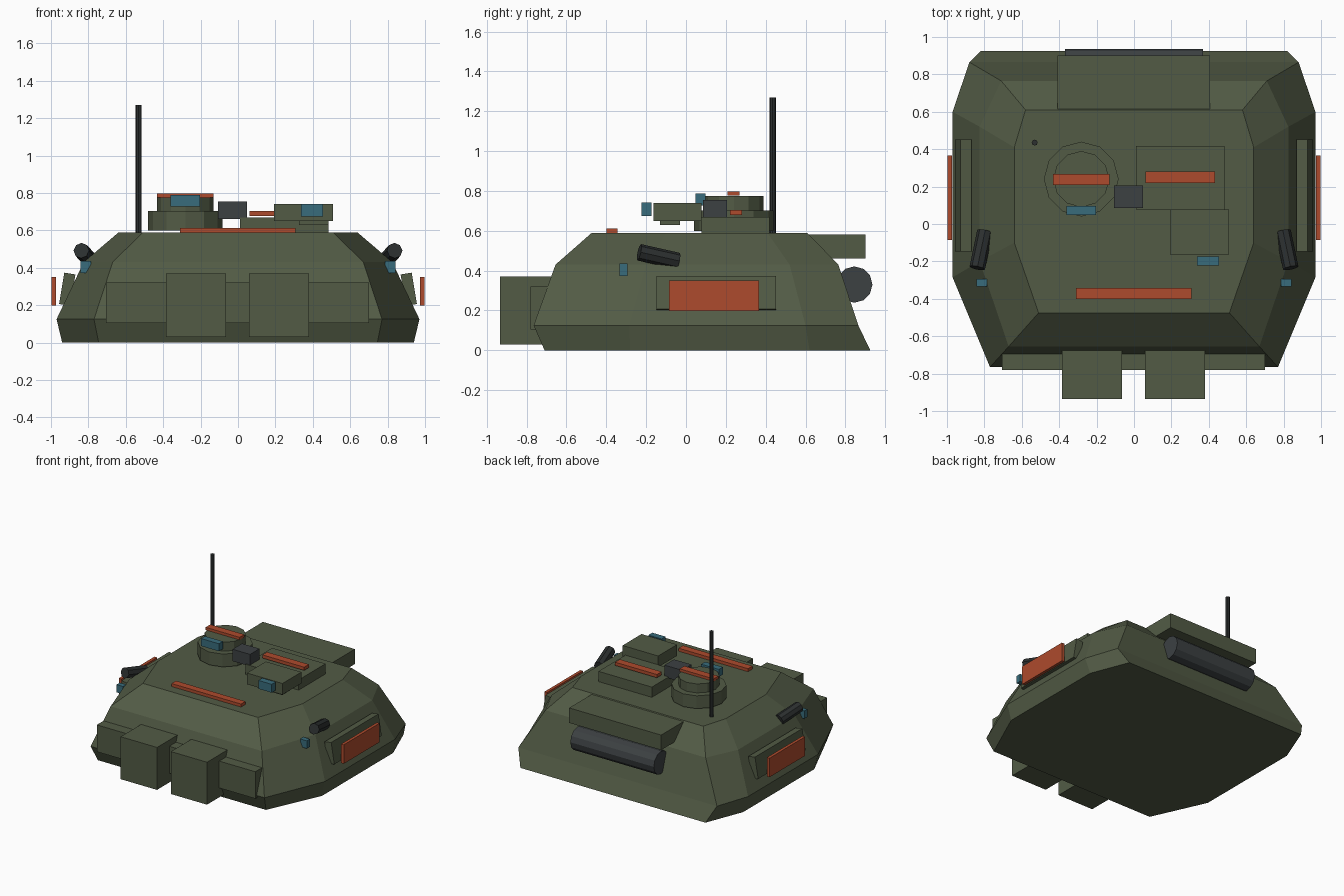
import bpy, bmesh, math
from mathutils import Vector

if "Cube" in bpy.data.objects:
    bpy.data.objects.remove(bpy.data.objects["Cube"])


def material(name, rgb):
    m = bpy.data.materials.new(name)
    m.diffuse_color = (*rgb, 1)
    m.use_nodes = True
    m.node_tree.nodes["Principled BSDF"].inputs["Base Color"].default_value = m.diffuse_color
    return m


GREEN = material("olive_green", (0.085, 0.105, 0.06))
ORANGE = material("orange_red", (0.42, 0.07, 0.026))
TEAL = material("teal_glass", (0.04, 0.15, 0.2))
GREY = material("dark_grey", (0.045, 0.052, 0.055))
BLACK = material("near_black", (0.025, 0.029, 0.029))


def finish(name, bm, mat):
    bmesh.ops.recalc_face_normals(bm, faces=bm.faces)
    me = bpy.data.meshes.new(name)
    bm.to_mesh(me)
    bm.free()
    me.materials.append(mat)
    ob = bpy.data.objects.new(name, me)
    bpy.context.collection.objects.link(ob)
    return ob


def box(name, mat, x, y, z):
    """Box from (min, max) ranges."""
    bm = bmesh.new()
    bmesh.ops.create_cube(bm, size=1)
    for v in bm.verts:
        v.co = [(r[0] + r[1]) / 2 + c * (r[1] - r[0]) for r, c in zip((x, y, z), v.co)]
    return finish(name, bm, mat)


def tube(name, mat, a, b, r, sides):
    """Cylinder from point a to point b."""
    a, b = Vector(a), Vector(b)
    bm = bmesh.new()
    bmesh.ops.create_cone(bm, cap_ends=True, segments=sides, radius1=r, radius2=r,
                          depth=(b - a).length)
    ob = finish(name, bm, mat)
    ob.location = (a + b) / 2
    ob.rotation_euler = (b - a).to_track_quat('Z', 'Y').to_euler()
    return ob


# Hull: stacked eight-sided rings, right half given front to back
rings = [
    (0.0, [(0.745, -0.71), (0.94, -0.28), (0.94, 0.62), (0.82, 0.925)]),
    (0.125, [(0.77, -0.765), (0.97, -0.285), (0.97, 0.60), (0.88, 0.865)]),
    (0.43, [(0.67, -0.655), (0.825, -0.20), (0.825, 0.52), (0.71, 0.765)]),
    (0.588, [(0.51, -0.475), (0.64, -0.10), (0.64, 0.41), (0.58, 0.61)]),
]
bm = bmesh.new()
loops = []
for z, half in rings:
    pts = half + [(-x, y) for x, y in reversed(half)]
    loops.append([bm.verts.new((x, y, z)) for x, y in pts])
for lo, hi in zip(loops, loops[1:]):
    for i in range(8):
        j = (i + 1) % 8
        bm.faces.new((lo[i], lo[j], hi[j], hi[i]))
bm.faces.new(loops[0])
bm.faces.new(loops[-1])
finish("turret_hull", bm, GREEN)

# Front mantlet bar and the two front blocks
box("front_bar", GREEN, (-0.705, 0.70), (-0.78, -0.66), (0.105, 0.32))
box("front_block_left", GREEN, (-0.385, -0.063), (-0.935, -0.66), (0.03, 0.37))
box("front_block_right", GREEN, (0.06, 0.38), (-0.935, -0.66), (0.03, 0.37))

# Rear stowage bin and the roll under it
box("rear_bin", GREEN, (-0.41, 0.405), (0.615, 0.90), (0.462, 0.582))
tube("rear_roll", GREY, (-0.37, 0.845, 0.33), (0.37, 0.845, 0.33), 0.091, 12)

# Parts on both sides
for s, side in ((-1, "left"), (1, "right")):
    pod = box("side_bin_" + side, GREEN, (-0.03, 0.03), (-0.3, 0.3), (-0.085, 0.085))
    pod.location = (s * 0.913, 0.153, 0.285)
    pod.rotation_euler = (0, -s * math.radians(9.5), 0)
    xs = sorted((s * 0.973, s * 0.997))
    box("side_panel_" + side, ORANGE, xs, (-0.085, 0.367), (0.198, 0.35))
    tube("launcher_" + side, BLACK, (s * 0.838, -0.235, 0.492),
         (s * 0.797, -0.04, 0.448), 0.042, 8)
    xs = sorted((s * 0.785, s * 0.843))
    box("side_light_" + side, TEAL, xs, (-0.333, -0.293), (0.373, 0.435))

# Deck stripe
box("deck_stripe", ORANGE, (-0.31, 0.307), (-0.40, -0.343), (0.585, 0.612))

# Commander cupola
tube("cupola_base", GREEN, (-0.282, 0.24, 0.60), (-0.282, 0.24, 0.703), 0.2, 12)
tube("cupola_top", GREEN, (-0.282, 0.24, 0.70), (-0.282, 0.24, 0.775), 0.15, 12)
box("cupola_stripe", ORANGE, (-0.433, -0.131), (0.208, 0.268), (0.776, 0.797))
box("cupola_window", TEAL, (-0.36, -0.202), (0.047, 0.097), (0.728, 0.788))
box("grey_sensor", GREY, (-0.108, 0.047), (0.085, 0.205), (0.66, 0.755))

# Roof hatch and sight
box("roof_hatch", GREEN, (0.01, 0.483), (0.078, 0.418), (0.583, 0.67))
box("hatch_stripe", ORANGE, (0.062, 0.432), (0.22, 0.28), (0.678, 0.704))
box("sight_box", GREEN, (0.193, 0.508), (-0.163, 0.077), (0.65, 0.74))
box("sight_foot", GREEN, (0.325, 0.483), (-0.13, -0.03), (0.628, 0.66))
box("sight_window", TEAL, (0.337, 0.455), (-0.223, -0.173), (0.675, 0.742))

# Antenna
tube("antenna", BLACK, (-0.531, 0.435, 0.585), (-0.531, 0.435, 1.27), 0.016, 8)
